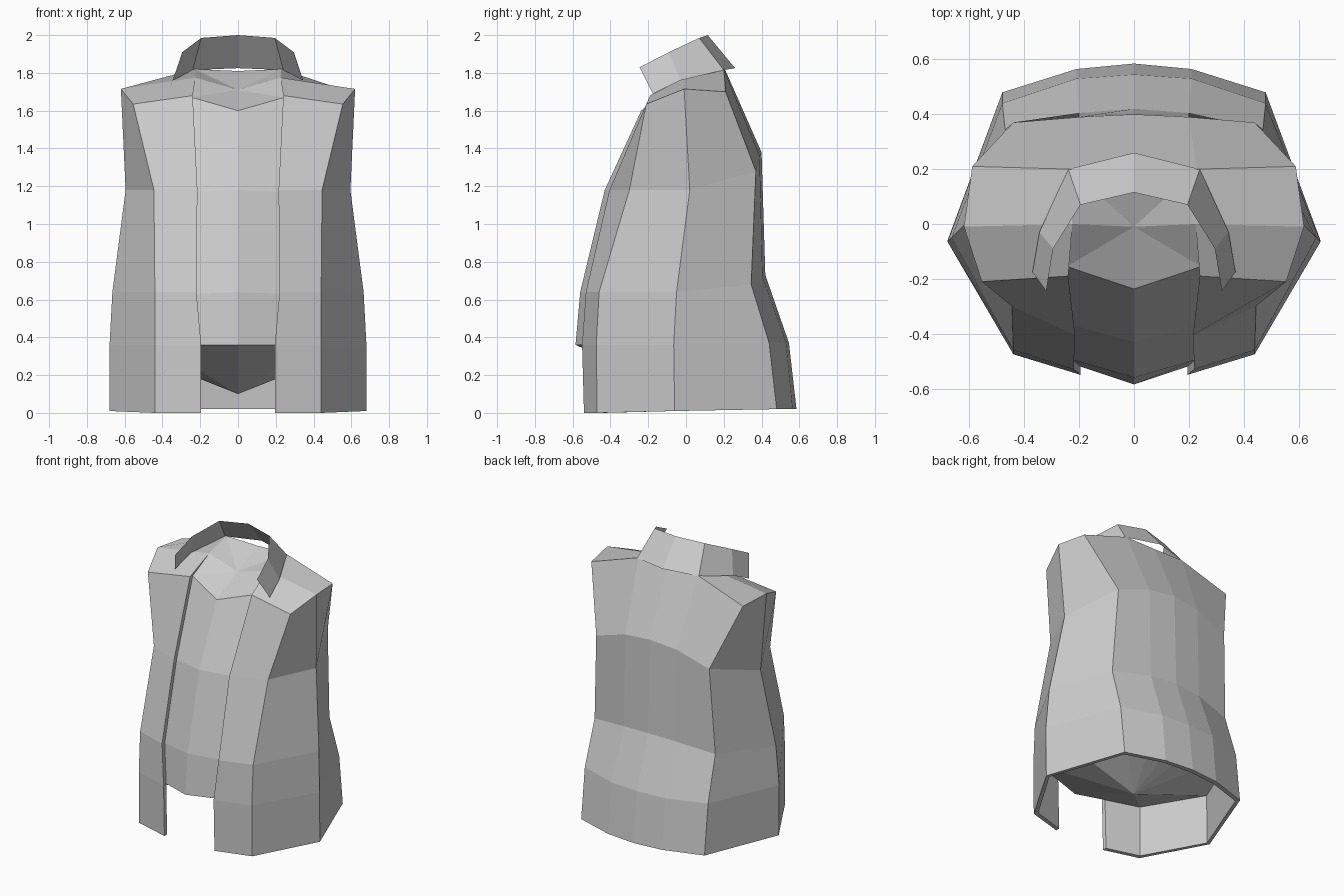
import bpy, bmesh
from mathutils import Vector as V

if "Cube" in bpy.data.objects:
    bpy.data.objects.remove(bpy.data.objects["Cube"])


def build(name, faces):
    """Make an object from right-half faces plus their mirror images."""
    bm = bmesh.new()
    for face in faces:
        for s in (1, -1):
            pts = [V((s * p[0], p[1], p[2])) for p in face]
            if s < 0:
                pts.reverse()
            bm.faces.new([bm.verts.new(p) for p in pts])
    bmesh.ops.remove_doubles(bm, verts=bm.verts, dist=0.0005)
    bmesh.ops.recalc_face_normals(bm, faces=bm.faces)
    me = bpy.data.meshes.new(name)
    bm.to_mesh(me)
    bm.free()
    ob = bpy.data.objects.new(name, me)
    bpy.context.collection.objects.link(ob)
    return ob


def loft(cols):
    """Quads between neighbouring columns of points."""
    return [(a[i], b[i], b[i + 1], a[i + 1])
            for a, b in zip(cols, cols[1:]) for i in range(len(a) - 1)]


# Vest columns, hem to shoulder, running from front opening to centre back
front_edge = [(.195, -.54, 0), (.195, -.55, .36), (.22, -.53, .64), (.215, -.405, 1.18), (.24, -.19, 1.68)]
front_side = [(.44, -.47, 0), (.44, -.475, .36), (.44, -.46, .64), (.445, -.30, 1.18), (.555, -.21, 1.635)]
side = [(.68, -.06, .01), (.68, -.065, .36), (.665, -.05, .64), (.595, .02, 1.18), (.62, -.01, 1.715)]
back_side = [(.48, .48, .02), (.48, .44, .37), (.47, .345, .68), (.44, .37, 1.28), (.59, .21, 1.70)]
back_mid = [(.21, .565, .02), (.21, .53, .37), (.20, .405, .72), (.20, .39, 1.36), (.23, .20, 1.82)]
back = [(0, .585, .02), (0, .545, .37), (0, .42, .73), (0, .40, 1.38), (0, .21, 1.81)]
cols = [front_edge, front_side, side, back_side, back_mid, back]


def inner(p):
    return (p[0] * .965 if p[0] > .3 else p[0], p[1] * .945, p[2])


# Vest: outer shell, hem thickness and inner hem face
inside = [[inner(c[1]), inner(c[0])] for c in cols]
vest = loft([i + c for i, c in zip(inside, cols)])
shirt_edge = [inside[0][0]] + [(x + .004, y + .035, z - .01) for x, y, z in front_edge[2:]]
vest += loft([shirt_edge, front_edge[1:]])
vest.append((inside[0][0], inside[0][1], front_edge[0], front_edge[1]))

# Shoulders, from armhole to neck
neck_mid = (.225, 0, 1.775)
vest.append((front_edge[4], front_side[4], side[4], neck_mid))
vest.append((neck_mid, side[4], back_side[4], back_mid[4]))
vest.append((shirt_edge[3], front_edge[4], neck_mid))
build("vest", vest)

# Shirt: front panel, neck top fan and pointed underside
shirt_front = [(0, -.585, .36), (0, -.56, .64), (0, -.43, 1.18), (0, -.237, 1.60)]
shirt = loft([shirt_front, shirt_edge])
neck = [shirt_front[3], shirt_edge[3], neck_mid, back_mid[4], back[4]]
shirt += [(a, b, (0, -.01, 1.71)) for a, b in zip(neck, neck[1:])]
waist = [shirt_front[0]] + [i[0] for i in inside]
shirt += [(b, a, (0, 0, .10)) for a, b in zip(waist, waist[1:])]
build("shirt", shirt)

# Standing collar
lower = [(0, .26, 1.825), (.24, .20, 1.815), (.345, -.03, 1.76), (.37, -.175, 1.69)]
upper = [(0, .115, 2.0), (.195, .07, 1.985), (.295, -.09, 1.91), (.32, -.245, 1.83)]
build("collar", loft([lower, upper]))
